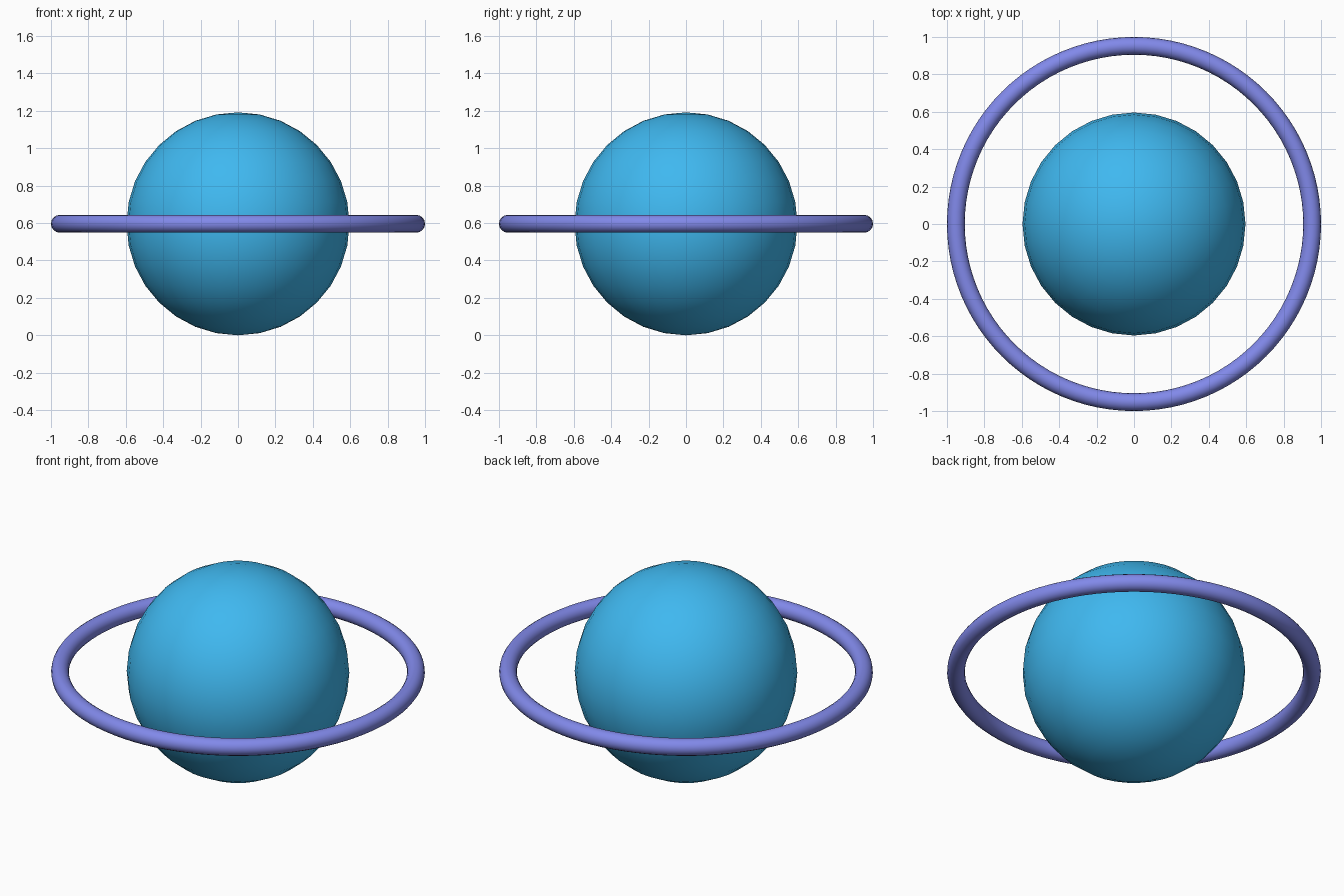
import bpy

if "Cube" in bpy.data.objects:
    bpy.data.objects.remove(bpy.data.objects["Cube"])

R = 0.596          # globe radius, also the height of its centre


def finish(name, color):
    ob = bpy.context.object
    ob.name = name
    bpy.ops.object.shade_smooth()
    mat = bpy.data.materials.new(name + "_colour")
    mat.diffuse_color = color
    mat.use_nodes = True
    mat.node_tree.nodes["Principled BSDF"].inputs["Base Color"].default_value = mat.diffuse_color
    ob.data.materials.append(mat)


# Central globe
bpy.ops.mesh.primitive_uv_sphere_add(segments=32, ring_count=16, radius=R, location=(0, 0, R))
finish("globe", (0.05, 0.48, 0.87, 1))

# Slim ring around the equator
bpy.ops.mesh.primitive_torus_add(major_segments=96, minor_segments=16,
                                 major_radius=0.9524, minor_radius=0.0476, location=(0, 0, R))
finish("orbit_ring", (0.22, 0.25, 0.82, 1))
